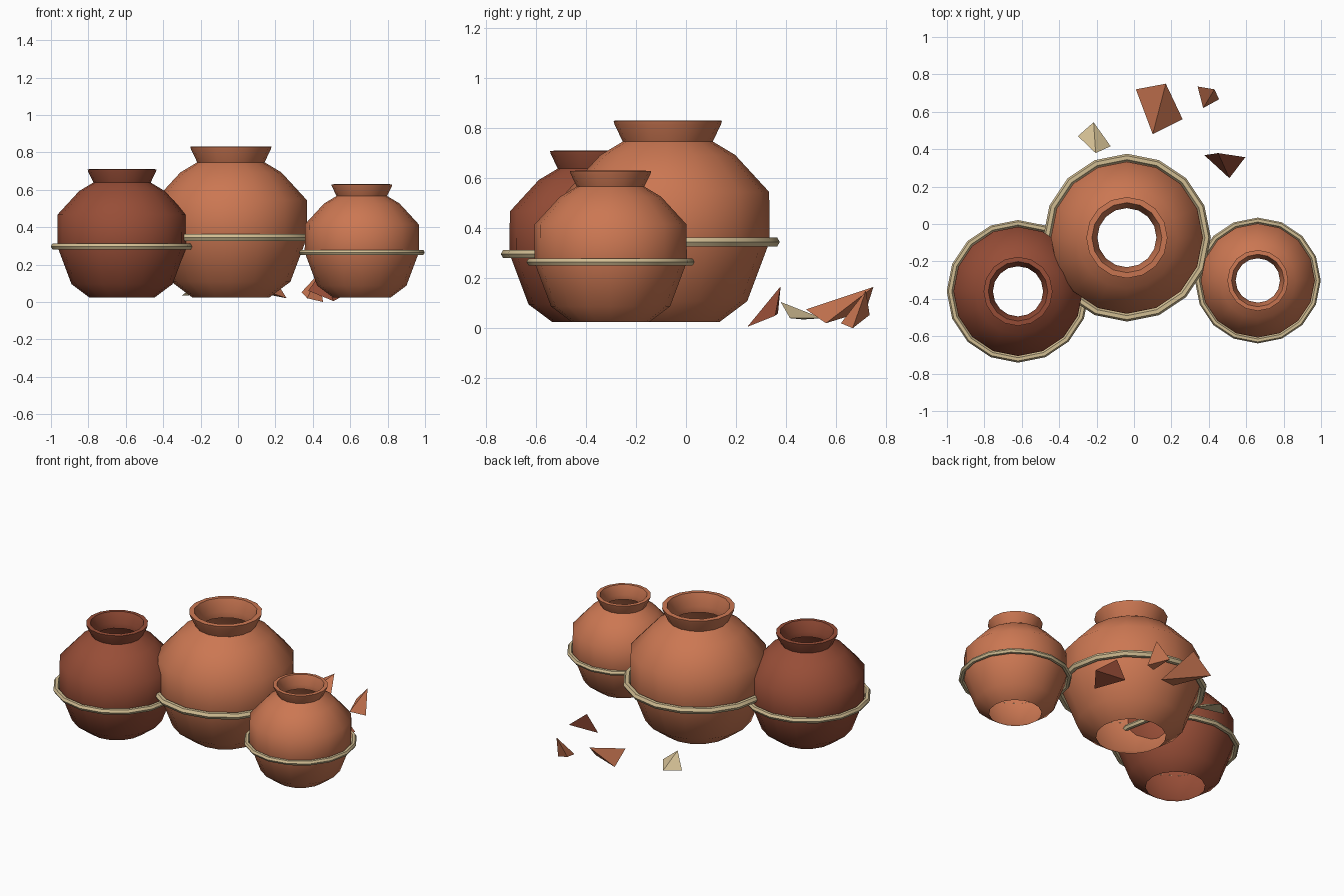
import bpy, bmesh
from math import cos, sin, tau, radians

if "Cube" in bpy.data.objects:
    bpy.data.objects.remove(bpy.data.objects["Cube"])


def material(name, rgb):
    m = bpy.data.materials.new(name)
    m.use_nodes = True
    m.diffuse_color = (*rgb, 1)
    m.node_tree.nodes["Principled BSDF"].inputs["Base Color"].default_value = (*rgb, 1)
    return m


clay = material("terracotta", (0.6, 0.185, 0.085))
dark = material("dark red clay", (0.31, 0.075, 0.038))
cream = material("cream rope", (0.64, 0.51, 0.29))

SIDES = 16
BASE = 0.025


def finish(name, bm, mat, smooth=True):
    mesh = bpy.data.meshes.new(name)
    bm.to_mesh(mesh)
    bm.free()
    mesh.materials.append(mat)
    ob = bpy.data.objects.new(name, mesh)
    bpy.context.collection.objects.link(ob)
    if smooth:
        bpy.ops.object.select_all(action='DESELECT')
        ob.select_set(True)
        bpy.context.view_layer.objects.active = ob
        bpy.ops.object.shade_smooth_by_angle(angle=radians(50))
    return ob


def lathe(name, profile, mat, closed=False):
    """Turn a radius/height profile round the z axis."""
    bm = bmesh.new()
    rings = [[bm.verts.new((r * cos(tau * i / SIDES), r * sin(tau * i / SIDES), z))
              for i in range(SIDES)] for r, z in profile]
    pairs = list(zip(rings, rings[1:]))
    if closed:
        pairs.append((rings[-1], rings[0]))
    for low, high in pairs:
        for i in range(SIDES):
            j = (i + 1) % SIDES
            bm.faces.new((low[i], low[j], high[j], high[i]))
    return finish(name, bm, mat)


# Open-bottomed pot wall, flared lip and the inside of the neck
POT = [(0.207, 0), (0.318, 0.083), (0.407, 0.32), (0.406, 0.52), (0.27, 0.668),
       (0.18, 0.722), (0.213, 0.79), (0.217, 0.805), (0.187, 0.807),
       (0.158, 0.73), (0.16, 0.69)]
# Six-sided rope section
ROPE = [(0.4275 + 0.021 * cos(tau * k / 6), 0.32 + 0.021 * sin(tau * k / 6))
        for k in range(6)]

for place, x, y, size, mat in (("middle", -0.038, -0.073, 1, clay),
                               ("right", -0.62, -0.36, 0.85, dark),
                               ("left", 0.662, -0.302, 0.75, clay)):
    for ob in (lathe(place + "_pot", POT, mat),
               lathe(place + "_rope_band", ROPE, cream, closed=True)):
        ob.location = (x, y, BASE)
        ob.scale = (size,) * 3

# Broken pieces on the ground behind the pots
SHARDS = {
    "large_shard": (clay, [(0.01, 0.72, 0.07), (0.17, 0.75, 0.165), (0.26, 0.56, 0.02), (0.1, 0.48, 0.075)]),
    "small_shard": (clay, [(0.34, 0.735, 0.053), (0.43, 0.72, 0.15), (0.455, 0.667, 0), (0.37, 0.62, 0.02)]),
    "dark_shard": (dark, [(0.376, 0.368, 0.06), (0.45, 0.379, 0.168), (0.595, 0.357, 0.05), (0.51, 0.245, 0.005)]),
    "cream_shard": (cream, [(-0.3, 0.47, 0.035), (-0.216, 0.544, 0.04), (-0.125, 0.416, 0.04), (-0.205, 0.379, 0.105)]),
}
for name, (mat, corners) in SHARDS.items():
    bm = bmesh.new()
    v = [bm.verts.new(c) for c in corners]
    for a, b, c in ((0, 1, 3), (1, 2, 3), (0, 2, 1), (0, 3, 2)):
        bm.faces.new((v[a], v[b], v[c]))
    bmesh.ops.recalc_face_normals(bm, faces=bm.faces)
    finish(name, bm, mat, smooth=False)
